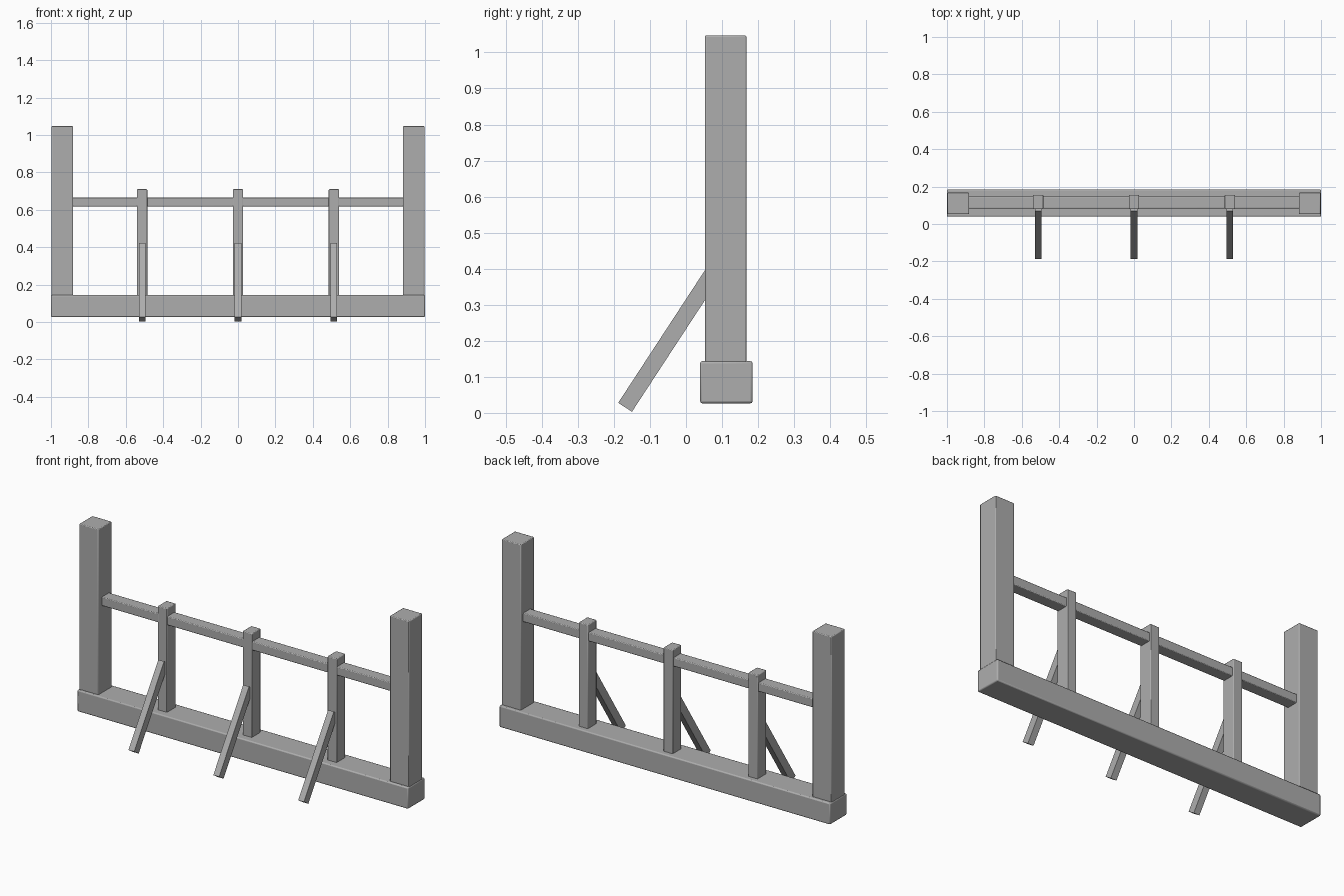
import bpy
from math import atan2
from mathutils import Vector

if "Cube" in bpy.data.objects:
    bpy.data.objects.remove(bpy.data.objects["Cube"], do_unlink=True)

# One plain grey for the whole frame
GREY = (0.42, 0.42, 0.42, 1)
grey = bpy.data.materials.new("grey")
grey.use_nodes = True
grey.diffuse_color = GREY
grey.node_tree.nodes["Principled BSDF"].inputs["Base Color"].default_value = GREY


def beam(name, centre, size, tilt=0, bevel=0.004):
    """Box beam with slightly softened edges, tilted about x."""
    bpy.ops.mesh.primitive_cube_add(size=1, location=centre, rotation=(tilt, 0, 0))
    ob = bpy.context.object
    ob.name = name
    ob.scale = size
    bpy.ops.object.transform_apply(location=False, rotation=False, scale=True)
    ob.data.materials.append(grey)
    if bevel:
        mod = ob.modifiers.new("soft_edges", "BEVEL")
        mod.width = bevel
        mod.segments = 2
        bpy.ops.object.shade_smooth_by_angle()
    return ob


# Base sill and horizontal rail
beam("base_beam", (0, 0.112, 0.085), (2, 0.146, 0.117), bevel=0.006)
beam("rail", (0, 0.115, 0.642), (1.78, 0.064, 0.048))

# Tall end posts
for side, x in (("left", 0.939), ("right", -0.939)):
    beam(side + "_end_post", (x, 0.11, 0.58), (0.116, 0.115, 0.934))

# Middle posts, each with a slanted brace at the front
foot, head = Vector((0, -0.169, 0.0155)), Vector((0, 0.089, 0.41))
lean = head - foot
for side, x in (("left", 0.513), ("centre", 0), ("right", -0.513)):
    beam(side + "_middle_post", (x, 0.117, 0.405), (0.056, 0.076, 0.61))
    beam(side + "_brace", (foot + head) / 2 + Vector((x, 0, 0)),
         (0.035, 0.0455, lean.length), tilt=-atan2(lean.y, lean.z), bevel=0)
